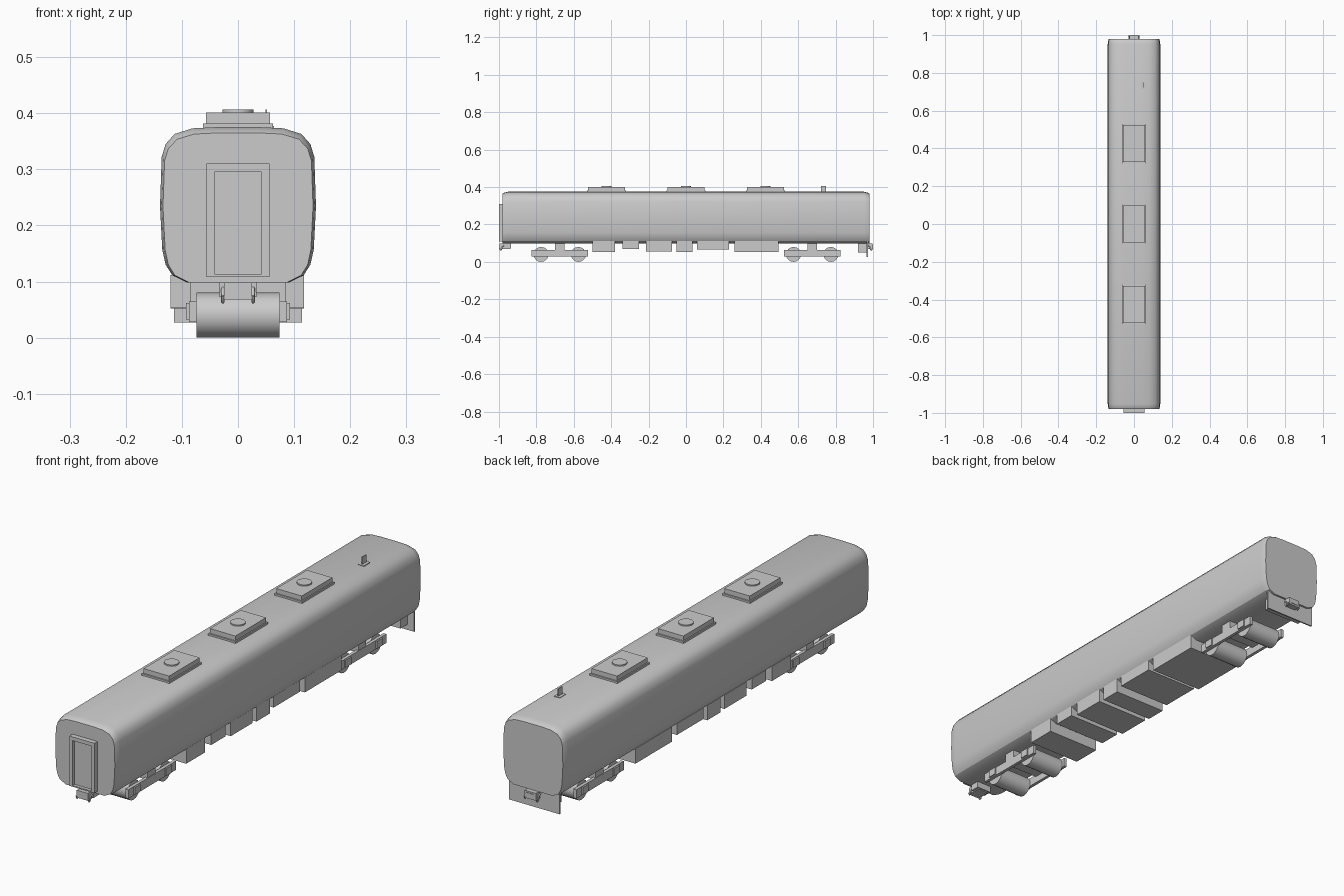
import bpy, bmesh, math

if "Cube" in bpy.data.objects:
    bpy.data.objects.remove(bpy.data.objects["Cube"])


def add_mesh(name, bm):
    bmesh.ops.recalc_face_normals(bm, faces=bm.faces)
    me = bpy.data.meshes.new(name)
    bm.to_mesh(me)
    bm.free()
    ob = bpy.data.objects.new(name, me)
    bpy.context.collection.objects.link(ob)
    return ob


def box(name, x, y, z):
    """Box from (min, max) ranges."""
    bm = bmesh.new()
    bmesh.ops.create_cube(bm, size=1)
    for v in bm.verts:
        v.co = [r[0] if c < 0 else r[1] for c, r in zip(v.co, (x, y, z))]
    return add_mesh(name, bm)


def smooth(ob, angle=30):
    bpy.ops.object.select_all(action='DESELECT')
    bpy.context.view_layer.objects.active = ob
    ob.select_set(True)
    bpy.ops.object.shade_smooth_by_angle(angle=math.radians(angle))


def cylinder(name, loc, r, depth, n=16, rot=(0, 0, 0)):
    bpy.ops.mesh.primitive_cylinder_add(vertices=n, radius=r, depth=depth, location=loc, rotation=rot)
    ob = bpy.context.object
    ob.name = name
    smooth(ob)
    return ob


# Car body: rounded section lofted along y with tapered ends
half = [(0.04, 0.375), (0.081, 0.373), (0.113, 0.363), (0.129, 0.345), (0.136, 0.322),
        (0.139, 0.234), (0.135, 0.157), (0.129, 0.13), (0.117, 0.111), (0.09, 0.098)]
section = half + [(-x, z) for x, z in reversed(half)]
bm = bmesh.new()
rings = []
for y, s in ((-0.98, 0.962), (-0.972, 0.98), (-0.952, 1), (0.952, 1), (0.972, 0.98), (0.98, 0.962)):
    sz = 1 - (1 - s) * 1.8
    rings.append([bm.verts.new((x * s, y, 0.225 + (z - 0.225) * (sz if z > 0.225 else 1)))
                  for x, z in section])
n = len(section)
for a, b in zip(rings, rings[1:]):
    for i in range(n):
        bm.faces.new((a[i], a[(i + 1) % n], b[(i + 1) % n], b[i]))
bm.faces.new(rings[0])
bm.faces.new(rings[-1])
smooth(add_mesh("car_body", bm), 30)

# Gangway door frame and recessed door at the front
for s in (-1, 1):
    box("door_frame_post", sorted((s * 0.042, s * 0.056)), (-1, -0.975), (0.108, 0.31))
box("door_frame_top", (-0.042, 0.042), (-1, -0.975), (0.295, 0.31))
box("door_frame_sill", (-0.042, 0.042), (-1, -0.975), (0.108, 0.113))
box("front_door", (-0.042, 0.042), (-0.987, -0.975), (0.113, 0.295))

# Roof ventilation units
for y in (-0.425, 0, 0.425):
    box("roof_unit_base", (-0.062, 0.062), (y - 0.104, y + 0.104), (0.37, 0.382))
    box("roof_unit", (-0.057, 0.057), (y - 0.098, y + 0.098), (0.38, 0.401))
    cylinder("roof_fan", (0, y, 0.402), 0.028, 0.009, 20)

# Roof antenna
box("antenna_base", (0.037, 0.064), (0.715, 0.755), (0.37, 0.377))
box("antenna_blade", (0.049, 0.052), (0.722, 0.748), (0.375, 0.407))

# Underfloor equipment: y range and bottom height
for y0, y1, z in ((-0.5, -0.38, 0.053), (-0.34, -0.25, 0.068), (-0.215, -0.075, 0.056),
                  (-0.05, 0.035, 0.052), (0.06, 0.23, 0.067), (0.26, 0.495, 0.052)):
    box("equipment_box", (-0.12, 0.118), (y0, y1), (z, 0.112))

# Bogies with wheel rollers, side frames and bolster
for c in (-0.675, 0.675):
    for d in (-0.1, 0.1):
        cylinder("wheelset", (0, c + d, 0.04), 0.04, 0.148, 16, (0, math.pi / 2, 0))
        for s in (-1, 1):
            box("axle_box", sorted((s * 0.086, s * 0.093)), (c + d - 0.018, c + d + 0.018), (0.032, 0.062))
    for s in (-1, 1):
        box("bogie_side_frame", sorted((s * 0.074, s * 0.087)), (c - 0.152, c + 0.152), (0.028, 0.064))
    box("bogie_bolster", (-0.085, 0.085), (c - 0.025, c + 0.025), (0.055, 0.1))

# Rear skirt plate and the box behind it
box("rear_skirt", (-0.114, 0.114), (0.966, 0.972), (0.027, 0.112))
box("rear_skirt_box", (-0.085, 0.085), (0.92, 0.966), (0.05, 0.1))

# Couplers and hanging hoses at both ends
for s in (-1, 1):
    box("coupler", (-0.025, 0.025), sorted((s * 0.94, s * 0.998)), (0.068, 0.098))
    box("coupler_mount", (-0.033, 0.033), sorted((s * 0.935, s * 0.972)), (0.072, 0.1))
    for x in (-0.027, 0.027):
        cu = bpy.data.curves.new("brake_hose", 'CURVE')
        cu.dimensions = '3D'
        cu.bevel_depth = 0.003
        cu.bevel_resolution = 1
        cu.use_fill_caps = True
        pts = [(x, 0.968, 0.09), (x, 0.982, 0.082), (x, 0.987, 0.064), (x, 0.993, 0.063), (x, 0.997, 0.074)]
        sp = cu.splines.new('POLY')
        sp.points.add(len(pts) - 1)
        for p, (px, py, pz) in zip(sp.points, pts):
            p.co = (px, s * py, pz, 1)
        bpy.context.collection.objects.link(bpy.data.objects.new("brake_hose", cu))
box("coupler_tip", (-0.02, 0.02), (0.99, 1.0), (0.075, 0.092))
